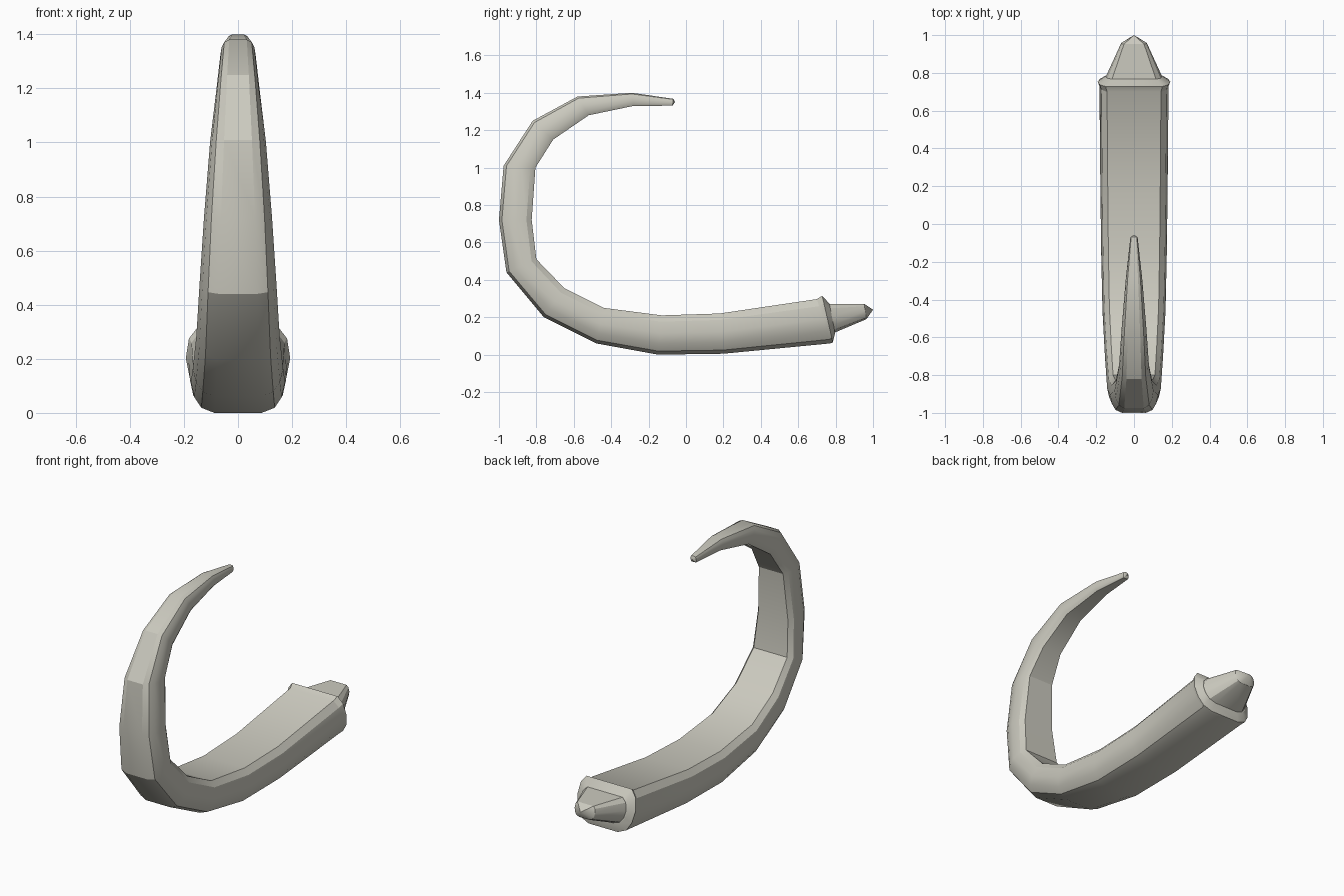
import bpy, bmesh

if "Cube" in bpy.data.objects:
    bpy.data.objects.remove(bpy.data.objects["Cube"])

# One pale bone colour
bone = bpy.data.materials.new("pale_bone")
bone.diffuse_color = (0.60, 0.59, 0.52, 1)
bone.use_nodes = True
bone.node_tree.nodes["Principled BSDF"].inputs["Base Color"].default_value = bone.diffuse_color

# Half cross-section: (fraction of half width, 0 = outer side .. 1 = inner side)
half = [(0.5, 0), (0.78, 0.09), (0.93, 0.28), (1.0, 0.55), (0.94, 0.84), (0.78, 1.0)]
section = half + [(-u, t) for u, t in reversed(half)]


def loft(name, stations, start_tip=None, end_tip=None):
    """Skin rings given as outer (y, z), inner (y, z), half width; optional pointed ends."""
    bm = bmesh.new()
    rings = []
    for oy, oz, iy, iz, w in stations:
        rings.append([bm.verts.new((u * w, oy + (iy - oy) * t, oz + (iz - oz) * t))
                      for u, t in section])
    n = len(section)
    for a, b in zip(rings, rings[1:]):
        for i in range(n):
            j = (i + 1) % n
            bm.faces.new((a[i], a[j], b[j], b[i]))
    for ring, tip in ((rings[0], start_tip), (rings[-1], end_tip)):
        if tip:
            p = bm.verts.new((0, *tip))
            for i in range(n):
                bm.faces.new((ring[i], ring[(i + 1) % n], p))
        else:
            bm.faces.new(ring)
    bmesh.ops.recalc_face_normals(bm, faces=bm.faces)
    mesh = bpy.data.meshes.new(name)
    bm.to_mesh(mesh)
    bm.free()
    mesh.materials.append(bone)
    obj = bpy.data.objects.new(name, mesh)
    bpy.context.collection.objects.link(obj)
    bpy.context.view_layer.objects.active = obj
    obj.select_set(True)
    bpy.ops.object.shade_smooth_by_angle(angle=0.45)
    obj.select_set(False)
    return obj


# Curved horn body, from the thin upper tip round to the thick end with its lip
loft("curved_body", [
    (-0.068, 1.368, -0.072, 1.331, 0.019),
    (-0.29, 1.40, -0.28, 1.33, 0.043),
    (-0.58, 1.38, -0.52, 1.28, 0.065),
    (-0.82, 1.25, -0.71, 1.15, 0.08),
    (-0.975, 1.01, -0.805, 1.00, 0.103),
    (-1.0, 0.72, -0.825, 0.72, 0.126),
    (-0.96, 0.44, -0.80, 0.51, 0.142),
    (-0.76, 0.20, -0.65, 0.355, 0.154),
    (-0.48, 0.06, -0.44, 0.25, 0.167),
    (-0.15, 0.0, -0.13, 0.21, 0.174),
    (0.20, 0.005, 0.18, 0.22, 0.178),
    (0.77, 0.06, 0.70, 0.297, 0.183),
    (0.785, 0.065, 0.728, 0.315, 0.193),
    (0.797, 0.115, 0.767, 0.272, 0.155),
], start_tip=(-0.058, 1.351))

# Short tapered plug at the thick end
loft("end_plug", [
    (0.795, 0.118, 0.765, 0.272, 0.15),
    (0.965, 0.19, 0.952, 0.272, 0.068),
], end_tip=(1.0, 0.24))
